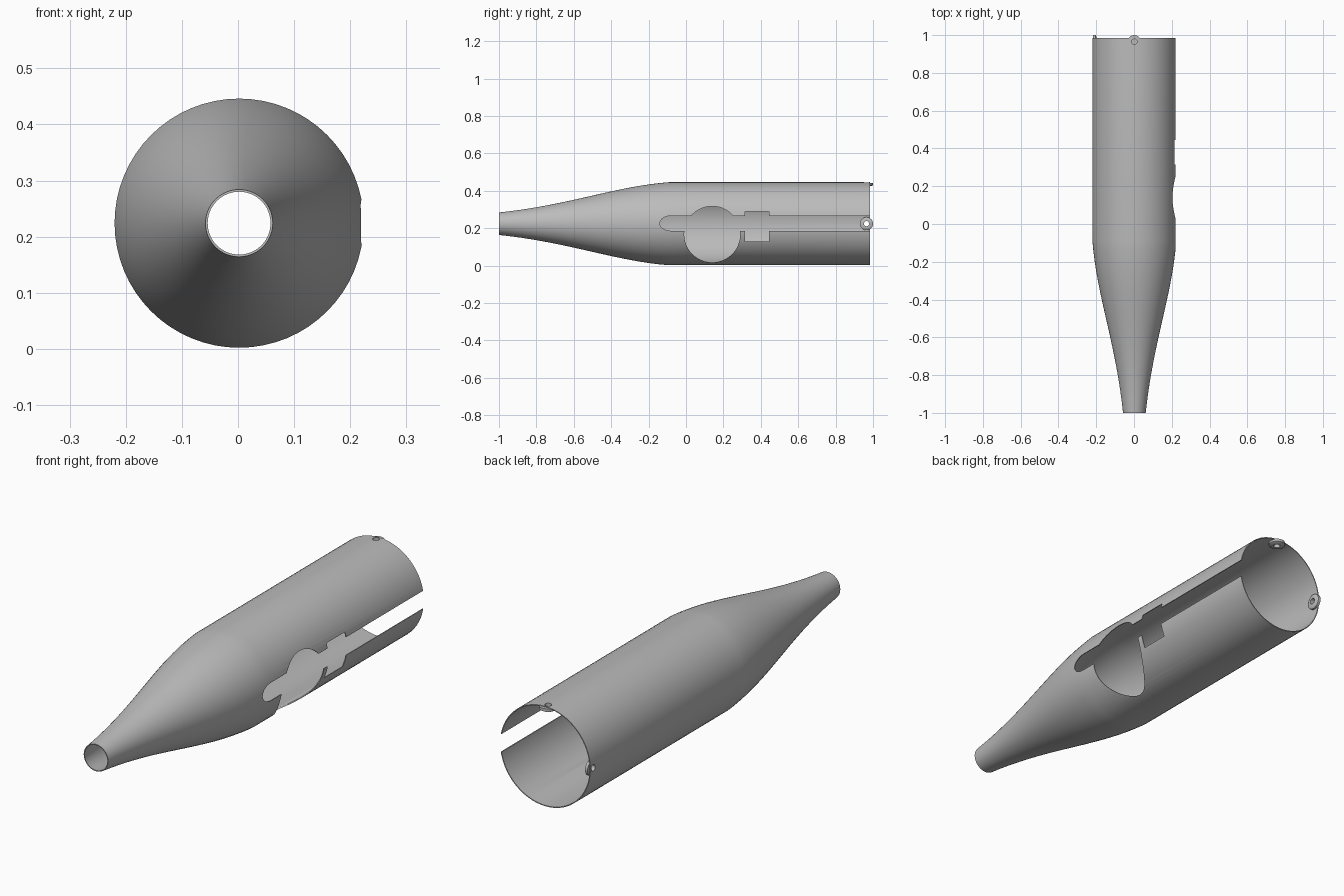
import bpy, bmesh, math
from mathutils import Vector

if "Cube" in bpy.data.objects:
    bpy.data.objects.remove(bpy.data.objects["Cube"], do_unlink=True)

CX, CZ, R, WALL = 0.002, 0.224, 0.222, 0.004
BACK = 0.985
SLOT_Z = 0.226

metal = bpy.data.materials.new("grey metal")
metal.use_nodes = True
GREY = (0.5, 0.5, 0.5, 1)
metal.diffuse_color = GREY
metal.node_tree.nodes["Principled BSDF"].inputs["Base Color"].default_value = GREY


def finish(name, bm):
    bmesh.ops.recalc_face_normals(bm, faces=bm.faces)
    mesh = bpy.data.meshes.new(name)
    bm.to_mesh(mesh)
    bm.free()
    mesh.materials.append(metal)
    obj = bpy.data.objects.new(name, mesh)
    bpy.context.collection.objects.link(obj)
    return obj


def lathe(name, profile, centre, axis, side, steps):
    """Revolve a closed (along axis, radius) profile."""
    axis, side, centre = Vector(axis), Vector(side), Vector(centre)
    bm = bmesh.new()
    vs = [bm.verts.new(centre + axis * a + side * r) for a, r in profile]
    es = [bm.edges.new((vs[i - 1], vs[i])) for i in range(len(vs))]
    bmesh.ops.spin(bm, geom=vs + es, cent=centre, axis=axis,
                   angle=2 * math.pi, steps=steps)
    bmesh.ops.remove_doubles(bm, verts=bm.verts, dist=1e-5)
    return finish(name, bm)


def prism(name, outline, x0=0.03, x1=0.4):
    """Extrude a (y, z) outline along x as a cutter."""
    bm = bmesh.new()
    face = bm.faces.new([bm.verts.new((x0, y, z)) for y, z in outline])
    new = bmesh.ops.extrude_face_region(bm, geom=[face])["geom"]
    bmesh.ops.translate(bm, vec=(x1 - x0, 0, 0),
                        verts=[v for v in new if isinstance(v, bmesh.types.BMVert)])
    return finish(name, bm)


def arc(cy, cz, ry, rz, a0, a1, n):
    return [(cy + ry * math.cos(math.radians(a0 + (a1 - a0) * i / n)),
             cz + rz * math.sin(math.radians(a0 + (a1 - a0) * i / n)))
            for i in range(n + 1)]


def rect(y0, y1, z0, z1):
    return [(y0, z0), (y1, z0), (y1, z1), (y0, z1)]


def cut(target, cutter):
    mod = target.modifiers.new("cut", "BOOLEAN")
    mod.operation, mod.solver, mod.object = "DIFFERENCE", "EXACT", cutter
    bpy.context.view_layer.objects.active = target
    bpy.ops.object.modifier_apply(modifier=mod.name)
    bpy.data.objects.remove(cutter, do_unlink=True)


# Hollow body: an S-curved nose running into a straight tube
nose = [Vector(p) for p in ((-1, 0.06), (-0.62, 0.10), (-0.38, 0.20), (-0.09, R))]
outer = []
for i in range(19):
    t = i / 18
    p = sum((w * q for w, q in zip(((1 - t) ** 3, 3 * t * (1 - t) ** 2,
                                    3 * t * t * (1 - t), t ** 3), nose)), Vector((0, 0)))
    outer.append(tuple(p))
outer.append((BACK, R))
inner = [(y, r - WALL) for y, r in reversed(outer)]
body = lathe("tube_body", outer + inner, (CX, 0, CZ), (0, 1, 0), (0, 0, 1), 64)

# Side opening: long slot with rounded tip, round port and square notch
tip = arc(-0.08, SLOT_Z, 0.06, 0.04, 90, 270, 14)
cut(body, prism("slot_cutter", tip + [(1.1, SLOT_Z - 0.04), (1.1, SLOT_Z + 0.04)]))
cut(body, prism("port_cutter", arc(0.14, 0.167, 0.15, 0.15, 0, 352.5, 47)))
cut(body, prism("notch_cutter", rect(0.315, 0.445, 0.13, 0.288)))

# Fastener bosses inside the back rim, with holes through the wall
BOSS_Y = 0.965
boss = [(0.201, 0.014), (0.201, 0.026), (0.206, 0.035), (0.2185, 0.035), (0.2185, 0.014)]
for name, direction in (("top_boss", (0, 0, 1)), ("right_boss", (-1, 0, 0))):
    centre = (CX, BOSS_Y, CZ)
    hole = [(0.15, 0.0), (0.15, 0.014), (0.3, 0.014), (0.3, 0.0)]
    cut(body, lathe("hole_cutter", hole, centre, direction, (0, 1, 0), 24))
    lathe(name, boss, centre, direction, (0, 1, 0), 32)

# Smooth shading with crisp cut edges
for obj in bpy.context.scene.objects:
    obj.select_set(obj.type == "MESH")
bpy.context.view_layer.objects.active = body
bpy.ops.object.shade_smooth_by_angle(angle=math.radians(30))
